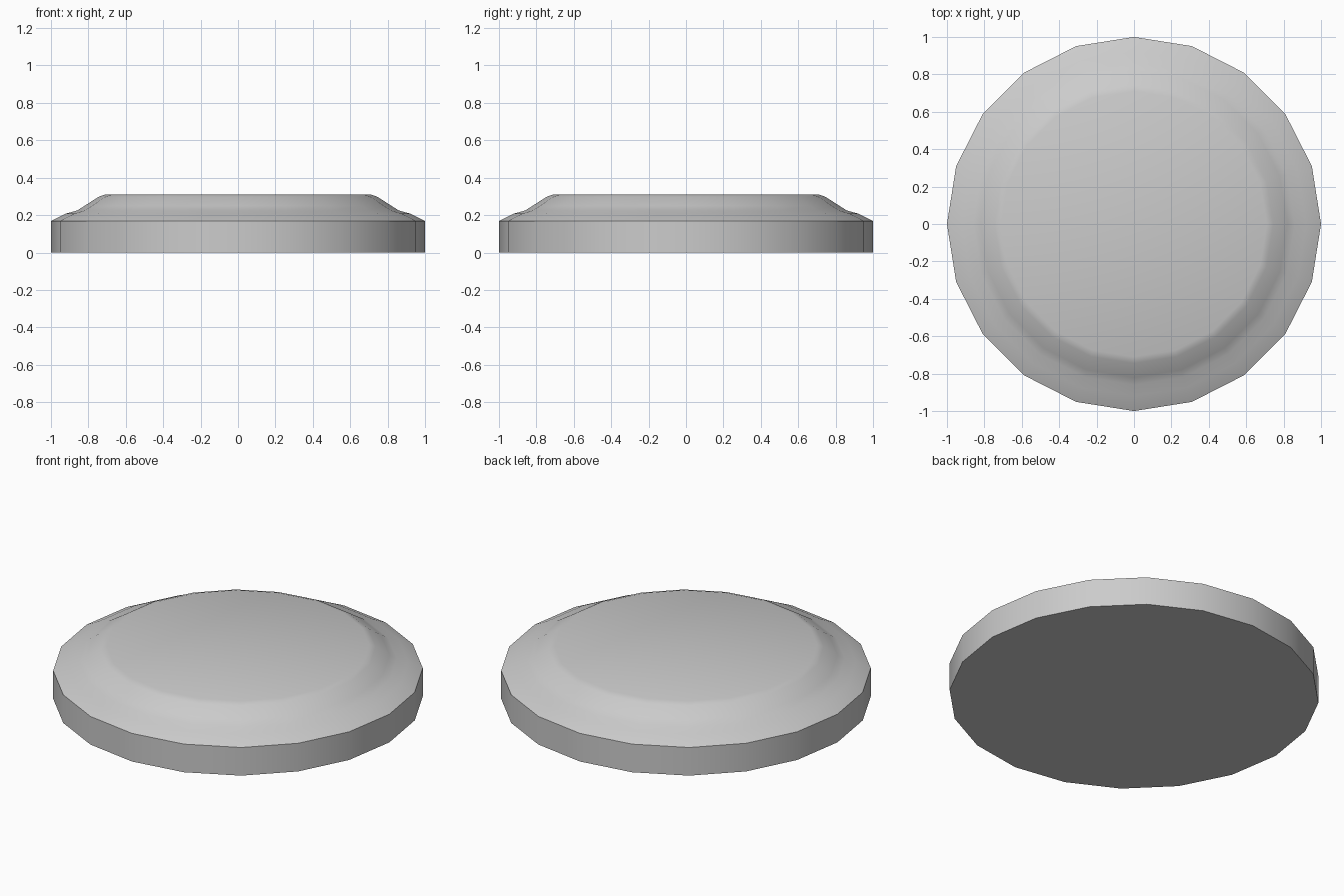
import bpy, bmesh, math

if "Cube" in bpy.data.objects:
    bpy.data.objects.remove(bpy.data.objects["Cube"])

SIDES = 20
# lid profile as (radius, height), from the base rim up to the flat top
PROFILE = [(1.0, 0.0), (1.0, 0.168), (0.92, 0.208), (0.86, 0.225),
           (0.82, 0.25), (0.745, 0.298), (0.71, 0.31)]

bm = bmesh.new()
rings = []
for r, z in PROFILE:
    rings.append([bm.verts.new((r * math.cos(2 * math.pi * i / SIDES),
                                r * math.sin(2 * math.pi * i / SIDES), z))
                  for i in range(SIDES)])

# walls between neighbouring rings
for low, high in zip(rings, rings[1:]):
    for i in range(SIDES):
        j = (i + 1) % SIDES
        bm.faces.new((low[i], low[j], high[j], high[i]))

# flat base and top
bm.faces.new(rings[0][::-1])
bm.faces.new(rings[-1])

mesh = bpy.data.meshes.new("round_lid")
bm.to_mesh(mesh)
bm.free()
lid = bpy.data.objects.new("round_lid", mesh)
bpy.context.collection.objects.link(lid)

# smooth the stepped slope, keep the rims crisp
bpy.context.view_layer.objects.active = lid
lid.select_set(True)
bpy.ops.object.shade_smooth_by_angle(angle=math.radians(40))
